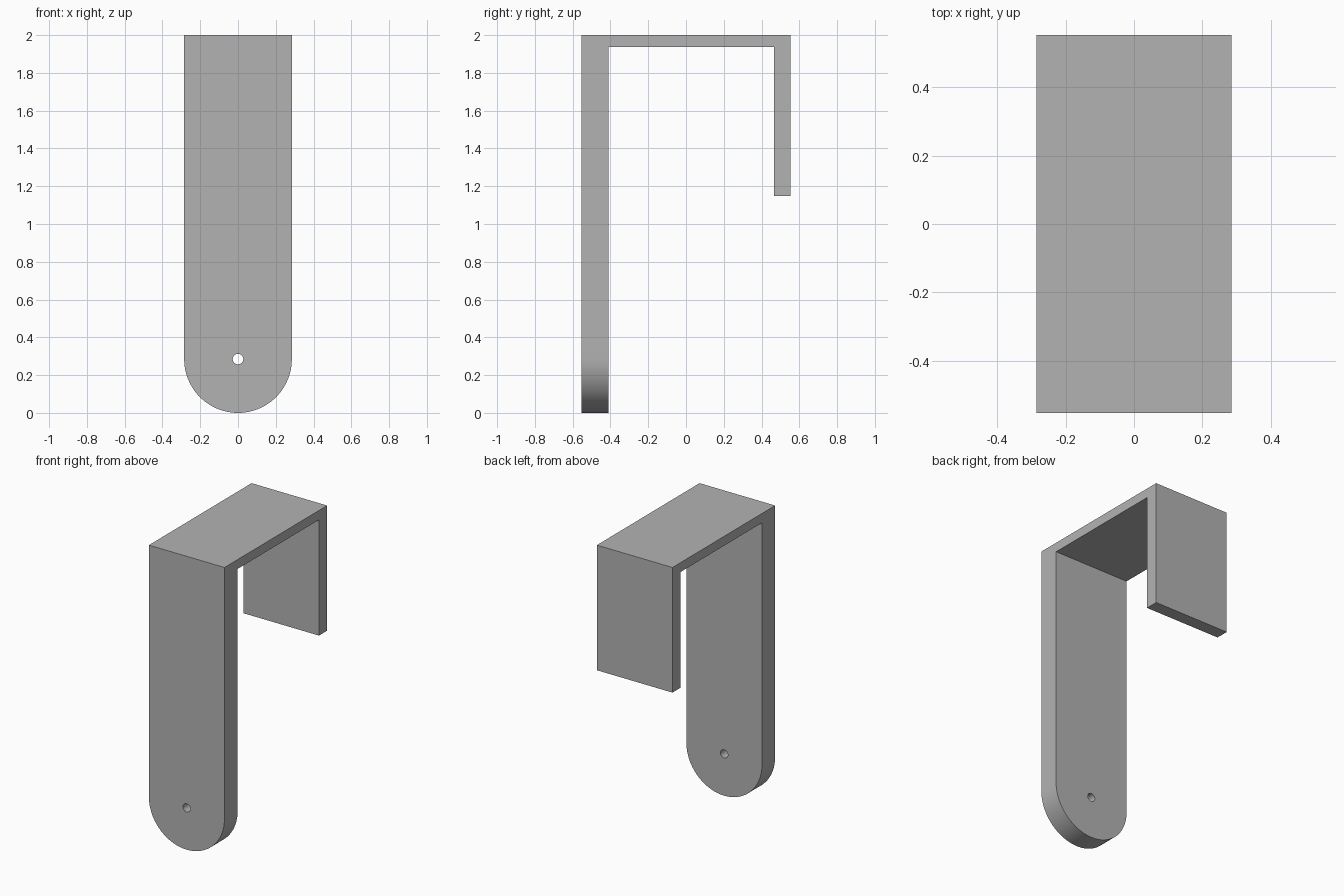
import bpy, bmesh, math
from mathutils import Vector

cube = bpy.data.objects.get("Cube")
if cube:
    bpy.data.objects.remove(cube, do_unlink=True)

HALF_W = 0.285          # half width, also the radius of the rounded end
FRONT, BACK = -0.553, 0.553
LEG_IN, LIP_IN = -0.411, 0.465
TOP, TOP_IN, LIP_END = 2.0, 1.936, 1.147
HOLE_R = 0.028

grey = bpy.data.materials.new("plain grey")
grey.use_nodes = True
colour = (0.45, 0.45, 0.45, 1)
grey.diffuse_color = colour
grey.node_tree.nodes["Principled BSDF"].inputs["Base Color"].default_value = colour

# Hook body: side profile extruded across the width
profile = [(FRONT, 0), (LEG_IN, 0), (LEG_IN, TOP_IN), (LIP_IN, TOP_IN),
           (LIP_IN, LIP_END), (BACK, LIP_END), (BACK, TOP), (FRONT, TOP)]
bm = bmesh.new()
side = bm.faces.new([bm.verts.new((-HALF_W, y, z)) for y, z in profile])
ext = bmesh.ops.extrude_face_region(bm, geom=[side])
moved = [v for v in ext["geom"] if isinstance(v, bmesh.types.BMVert)]
bmesh.ops.translate(bm, verts=moved, vec=Vector((2 * HALF_W, 0, 0)))

# Rounded lower end of the front leg
corners = [e for e in bm.edges
           if all(v.co.z < 0.01 for v in e.verts)
           and abs(e.verts[0].co.x - e.verts[1].co.x) < 0.01]
bmesh.ops.bevel(bm, geom=corners, offset=HALF_W, offset_type='OFFSET',
                segments=24, profile=0.5, affect='EDGES', clamp_overlap=True)
bmesh.ops.remove_doubles(bm, verts=bm.verts[:], dist=0.0005)
bmesh.ops.recalc_face_normals(bm, faces=bm.faces[:])
mesh = bpy.data.meshes.new("hook_body")
bm.to_mesh(mesh)
bm.free()
hook = bpy.data.objects.new("hook_body", mesh)
bpy.context.collection.objects.link(hook)
mesh.materials.append(grey)

# Screw hole through the leg, centred on the rounded end
bpy.ops.mesh.primitive_cylinder_add(
    vertices=32, radius=HOLE_R, depth=0.4,
    location=((0, (FRONT + LEG_IN) / 2, HALF_W)), rotation=(math.pi / 2, 0, 0))
cutter = bpy.context.object
cutter.name = "hole_cutter"
cutter.data.materials.append(grey)
cut = hook.modifiers.new("screw_hole", 'BOOLEAN')
cut.operation = 'DIFFERENCE'
cut.solver = 'EXACT'
cut.object = cutter

bpy.ops.object.select_all(action='DESELECT')
hook.select_set(True)
bpy.context.view_layer.objects.active = hook
bpy.ops.object.modifier_apply(modifier=cut.name)
bpy.data.objects.remove(cutter, do_unlink=True)
bpy.ops.object.shade_smooth_by_angle(angle=math.radians(30))
